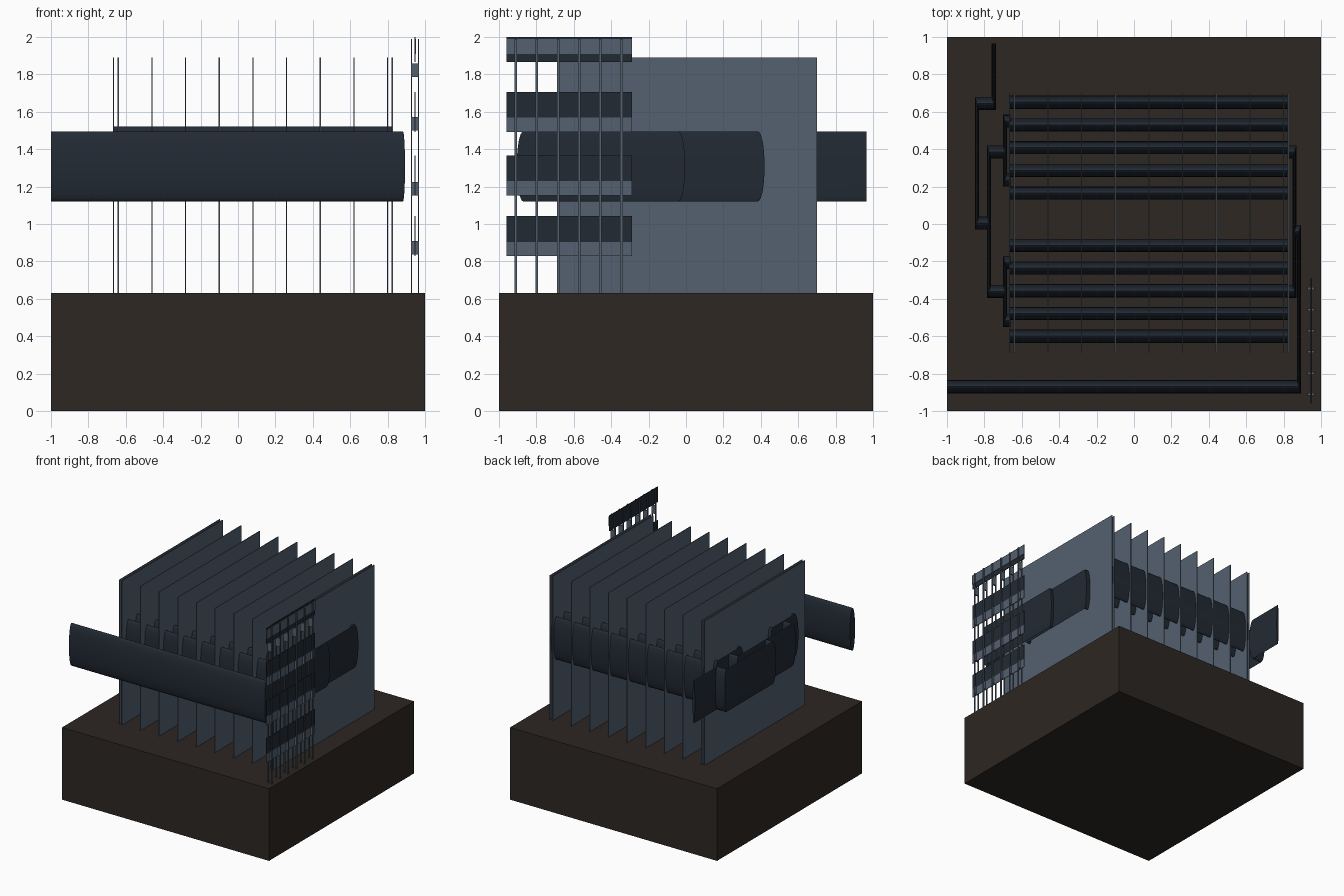
import bpy, bmesh, math
from mathutils import Vector

if "Cube" in bpy.data.objects:
    bpy.data.objects.remove(bpy.data.objects["Cube"])


def material(name, rgb):
    m = bpy.data.materials.new(name)
    m.diffuse_color = (*rgb, 1)
    m.use_nodes = True
    m.node_tree.nodes["Principled BSDF"].inputs["Base Color"].default_value = m.diffuse_color
    return m


EARTH = material("earth", (0.026, 0.020, 0.016))
DARK = material("dark_metal", (0.016, 0.023, 0.034))
STEEL = material("steel", (0.09, 0.12, 0.16))


def finish(bm, name, mat, smooth=False):
    bmesh.ops.recalc_face_normals(bm, faces=bm.faces)
    me = bpy.data.meshes.new(name)
    bm.to_mesh(me)
    bm.free()
    me.materials.append(mat)
    ob = bpy.data.objects.new(name, me)
    bpy.context.collection.objects.link(ob)
    if smooth:
        bpy.ops.object.select_all(action='DESELECT')
        ob.select_set(True)
        bpy.context.view_layer.objects.active = ob
        bpy.ops.object.shade_smooth_by_angle(angle=math.radians(35))
    return ob


def box(name, x0, x1, y0, y1, z0, z1, mat):
    bm = bmesh.new()
    bmesh.ops.create_cube(bm, size=1)
    bmesh.ops.scale(bm, vec=(x1 - x0, y1 - y0, z1 - z0), verts=bm.verts)
    bmesh.ops.translate(bm, vec=((x0 + x1) / 2, (y0 + y1) / 2, (z0 + z1) / 2), verts=bm.verts)
    return finish(bm, name, mat)


RX, RY, RZ = 0.011, 0.035, 0.187   # the pipe section is squashed differently on each axis


def pipe(name, pts, z, sides=32):
    """Mitred sweep of an oval section along a right-angled path at height z."""
    bm = bmesh.new()
    pts = [Vector(p) for p in pts]
    normals = []
    for a, b in zip(pts, pts[1:]):
        d = (b - a).normalized()
        normals.append(Vector((-d.y * RX, d.x * RY)))
    rings = []
    for i, p in enumerate(pts):
        if i == 0:
            off = normals[0]
        elif i == len(pts) - 1:
            off = normals[-1]
        else:
            off = normals[i - 1] + normals[i]
        ring = []
        for k in range(sides):
            t = math.tau * k / sides
            q = p + off * math.cos(t)
            ring.append(bm.verts.new((q.x, q.y, z + RZ * math.sin(t))))
        rings.append(ring)
    for r, s in zip(rings, rings[1:]):
        for k in range(sides):
            j = (k + 1) % sides
            bm.faces.new((r[k], r[j], s[j], s[k]))
    bm.faces.new(rings[0])
    bm.faces.new(rings[-1])
    return finish(bm, name, DARK, True)


# Ground block
box("ground_block", -1, 1, -1, 1, 0, 0.63, EARTH)

# Cooling fins, doubled at both ends
fins = [-0.665] + [-0.64 + 0.18 * i for i in range(9)] + [0.825]
for x in fins:
    box("fin", x - 0.003, x + 0.003, -0.69, 0.70, 0.63, 1.89, STEEL)

# Tubes through the fins, two banks of five
for start in (-0.60, 0.165):
    for i in range(5):
        y = start + 0.1215 * i
        pipe("fin_tube", [(-0.665, y), (0.825, y)], 1.333)

# Pipework outside the fins
ZP = 1.308
pipe("inlet_pipe", [(-1, -0.87), (0.882, -0.87), (0.882, -0.04), (0.858, -0.04)], ZP)
pipe("inlet_header", [(0.82, -0.36), (0.858, -0.36), (0.858, 0.385), (0.82, 0.385)], ZP)
for y0, y1 in ((0.235, 0.55), (-0.515, -0.205)):
    pipe("outlet_branch", [(-0.66, y0), (-0.69, y0), (-0.69, y1), (-0.66, y1)], ZP)
pipe("outlet_header", [(-0.69, 0.385), (-0.775, 0.385), (-0.775, -0.36), (-0.69, -0.36)], ZP)
pipe("outlet_pipe", [(-0.775, 0.005), (-0.84, 0.005), (-0.84, 0.645),
                     (-0.75, 0.645), (-0.75, 0.965)], ZP)

# Side rack: paired uprights joined by rungs
levels = (0.836, 1.153, 1.50, 1.785)
for i in range(6):
    y = -0.91 + 0.113 * i
    for x in (0.928, 0.965):
        box("rack_upright", x - 0.003, x + 0.003, y - 0.007, y + 0.007, 0.63, 1.99, STEEL)
    for z in levels:
        box("rack_rung", 0.928, 0.965, y - 0.007, y + 0.007, z, z + 0.072, STEEL)

# Rack slats: dark panel with a light strip
for z in (0.905, 1.23, 1.57):
    box("slat_panel", 0.943, 0.949, -0.96, -0.29, z, z + 0.137, DARK)
    box("slat_strip", 0.943, 0.949, -0.96, -0.29, z - 0.077, z, STEEL)
box("top_slat_panel", 0.943, 0.949, -0.96, -0.29, 1.866, 2.0, DARK)
box("top_slat_strip", 0.949, 0.953, -0.96, -0.29, 1.91, 1.99, STEEL)
